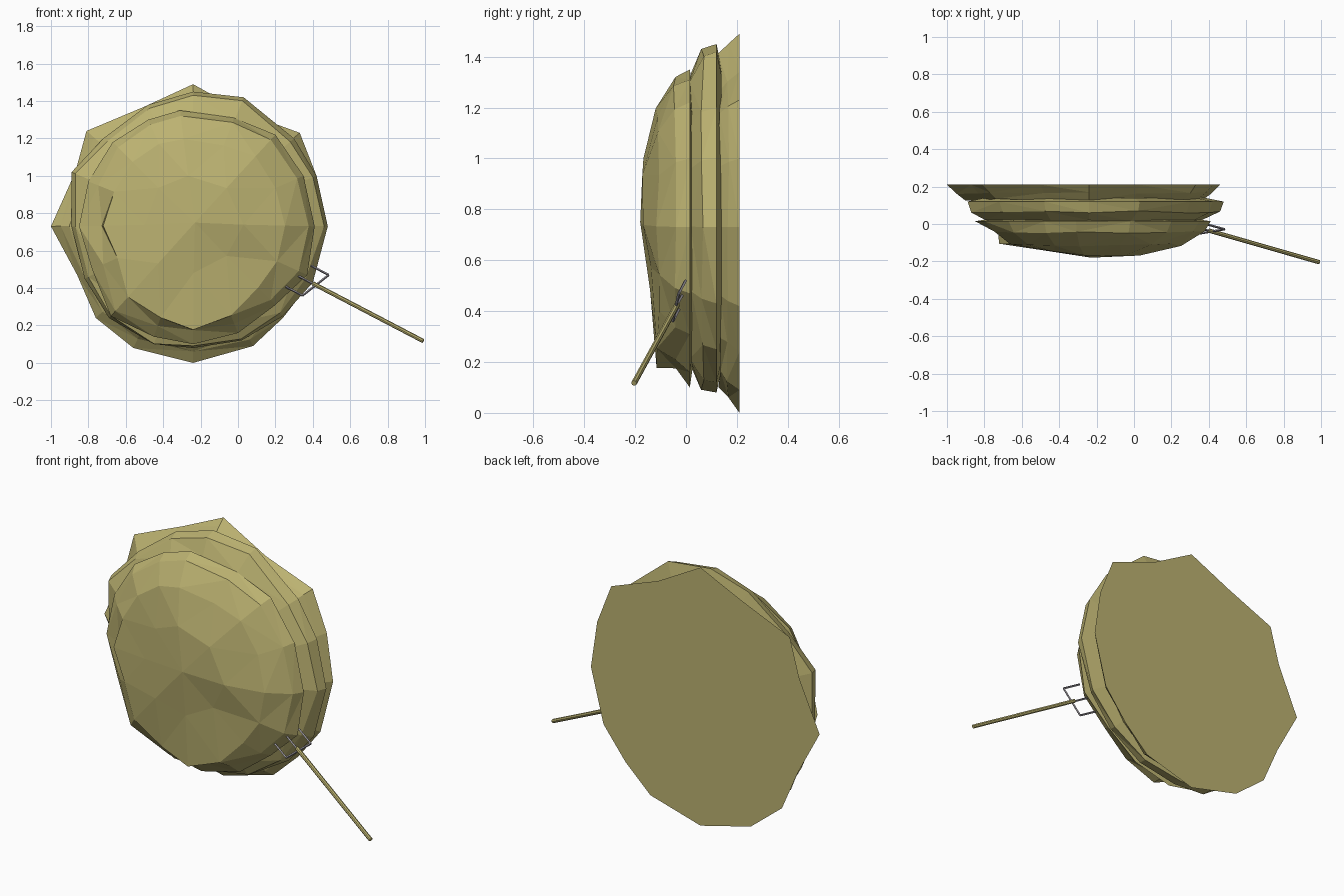
import bpy, bmesh, math, random
from mathutils import Vector

if "Cube" in bpy.data.objects:
    bpy.data.objects.remove(bpy.data.objects["Cube"])

random.seed(4)
CX, CZ = -0.235, 0.745


def material(name, col):
    m = bpy.data.materials.new(name)
    m.diffuse_color = (*col, 1)
    m.use_nodes = True
    m.node_tree.nodes["Principled BSDF"].inputs["Base Color"].default_value = m.diffuse_color
    return m


straw = material("straw", (0.50, 0.445, 0.165))
wood = material("pale_wood", (0.50, 0.445, 0.165))
steel = material("grey_steel", (0.33, 0.31, 0.34))


def finish(bm, name, mat):
    bmesh.ops.triangulate(bm, faces=[f for f in bm.faces if len(f.verts) == 4])
    bmesh.ops.recalc_face_normals(bm, faces=bm.faces)
    me = bpy.data.meshes.new(name)
    bm.to_mesh(me)
    bm.free()
    me.materials.append(mat)
    ob = bpy.data.objects.new(name, me)
    bpy.context.collection.objects.link(ob)
    return ob


def tuft(name, rim, rings, apex=None):
    """Loft scaled copies of a ragged rim; each ring = (y, scale, jitter, step, extra)."""
    bm = bmesh.new()
    prev = None
    for i, (y, s, jit, step, extra) in enumerate(rings):
        ring = []
        for x, z in rim[::step]:
            dx, dz = x - CX, z - CZ
            a = math.atan2(dz, dx)
            k = (s + (extra(a) if extra else 0)) * (1 + random.uniform(-jit, jit))
            ring.append(bm.verts.new((CX + dx * k, y + random.uniform(-jit, jit) * 0.3, CZ + dz * k)))
        n = len(ring)
        if prev is None:
            bm.faces.new(ring)                      # flat back
        elif len(prev) == n:
            for j in range(n):
                bm.faces.new((prev[j], prev[(j + 1) % n], ring[(j + 1) % n], ring[j]))
        else:                                       # halve the ring count
            m = len(prev)
            for j in range(n):
                a, b, c = prev[2 * j], prev[2 * j + 1], prev[(2 * j + 2) % m]
                bm.faces.new((a, b, ring[j]))
                bm.faces.new((b, ring[(j + 1) % n], ring[j]))
                bm.faces.new((b, c, ring[(j + 1) % n]))
        prev = ring
    if apex:
        v = bm.verts.new(apex)
        for j in range(len(prev)):
            bm.faces.new((prev[j], prev[(j + 1) % len(prev)], v))
    else:
        bm.faces.new(prev)
    return finish(bm, name, straw)


# Rim outlines, clockwise from the top (x, z)
back_rim = [(-.24, 1.49), (.03, 1.34), (.33, 1.23), (.42, 1.0), (.46, .73), (.38, .42), (.24, .24),
            (.08, .09), (-.24, 0), (-.56, .08), (-.76, .24), (-.86, .47), (-1.0, .73), (-.87, 1.02),
            (-.81, 1.24), (-.5, 1.37)]
mid_rim = [(-.24, 1.45), (.03, 1.42), (.30, 1.2), (.42, 1.0), (.48, .73), (.40, .43), (.24, .25),
           (.02, .12), (-.24, .08), (-.45, .10), (-.69, .24), (-.82, .45), (-.89, .73), (-.89, 1.02),
           (-.72, 1.2), (-.48, 1.38)]
front_rim = [(-.31, 1.35), (-.02, 1.31), (.20, 1.22), (.35, 1.0), (.41, .73), (.37, .47), (.20, .31),
             (.0, .16), (-.24, .10), (-.45, .14), (-.68, .25), (-.78, .5), (-.85, .73), (-.80, .97),
             (-.67, 1.18), (-.48, 1.30)]


# Overhanging lumps at the left and bottom of the front tuft
def lump(angle, width):
    return lambda a: max(0, 1 - abs((a - angle + math.pi) % (2 * math.pi) - math.pi) / width)


left, low = lump(math.pi, 0.6), lump(-math.pi / 2, 0.9)

tuft("back_straw_layer", back_rim,
     [(.21, 1, 0, 1, None), (.165, .935, .02, 1, None), (.13, .88, .02, 1, None)])
tuft("middle_straw_layer", mid_rim,
     [(.14, .86, 0, 1, None), (.12, 1, .0, 1, None), (.065, .955, .02, 1, lambda a: .04 * low(a)),
      (.02, .84, .02, 1, None)])
tuft("front_straw_layer", front_rim,
     [(.03, .84, 0, 1, None), (.015, 1, .0, 1, None),
      (-.045, .94, .02, 1, lambda a: -.14 * left(a) - .05 * low(a)),
      (-.112, .75, .025, 1, lambda a: .05 * left(a) + .15 * low(a)),
      (-.155, .42, .06, 2, None)], (-.23, -.18, .75))


# Pitchfork
def rod(bm, p, q, r, sides):
    p, q = Vector(p), Vector(q)
    d = q - p
    mat = d.to_track_quat('Z', 'Y').to_matrix().to_4x4()
    mat.translation = (p + q) / 2
    bmesh.ops.create_cone(bm, cap_ends=True, segments=sides, radius1=r, radius2=r,
                          depth=d.length, matrix=mat)


bm = bmesh.new()
rod(bm, (.99, -.204, .117), (.40, -.035, .425), .0115, 8)
finish(bm, "pitchfork_handle", wood)

bm = bmesh.new()
centre, bar = Vector((.415, -.040, .415)), Vector((.07, .012, .055))
tine = Vector((-.095, .026, .05))
rod(bm, centre - bar, centre + bar, .006, 4)
for t in (-1, 0, 1):
    root = centre + bar * t
    rod(bm, root, root + tine, .006, 4)
finish(bm, "pitchfork_head", steel)
